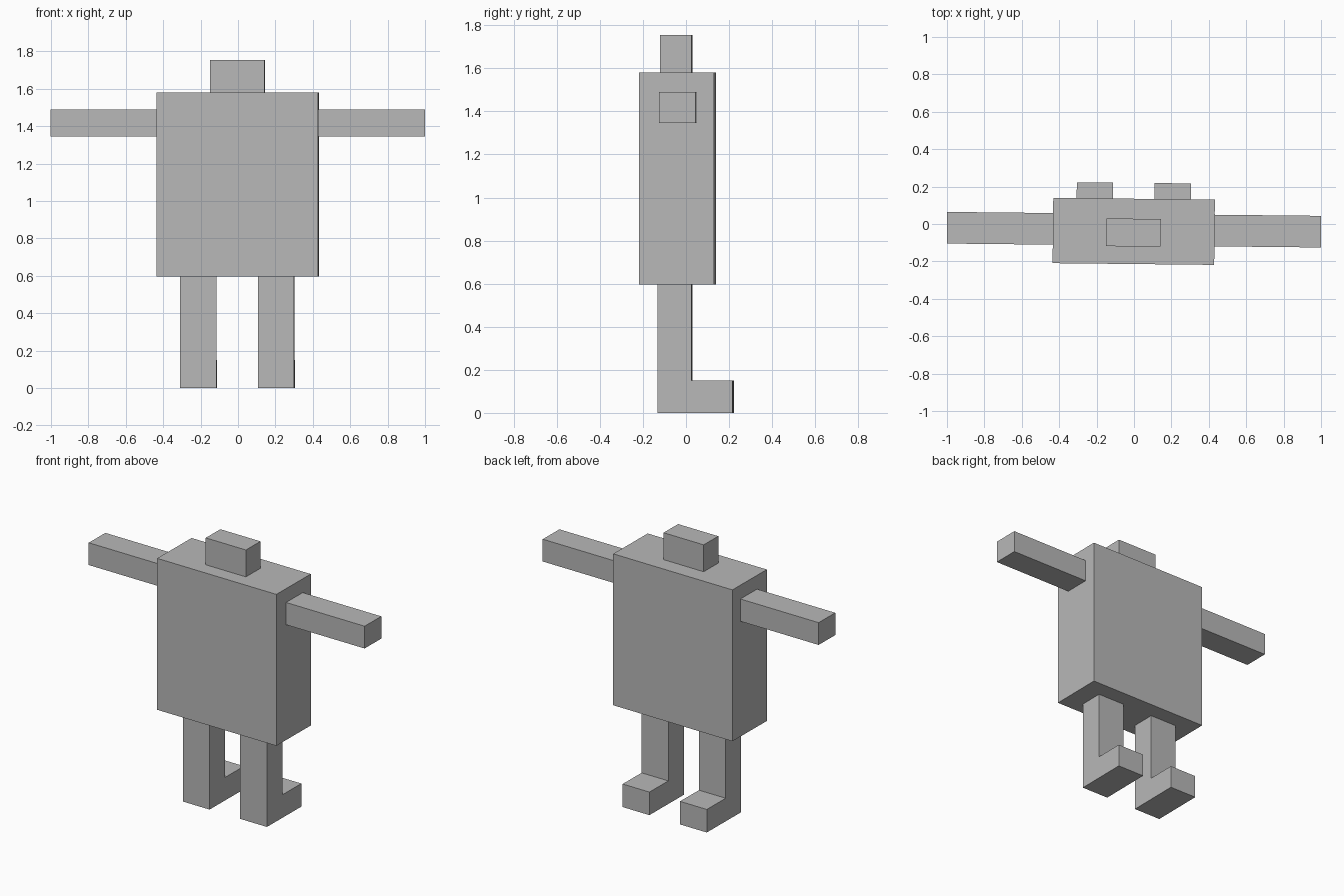
import bpy
import bmesh
from mathutils import Matrix

if "Cube" in bpy.data.objects:
    bpy.data.objects.remove(bpy.data.objects["Cube"])

TURN = Matrix.Rotation(-0.0105, 4, 'Z')  # whole figure stands very slightly turned

grey = bpy.data.materials.new("plain_grey")
grey.diffuse_color = (0.48, 0.48, 0.48, 1)
grey.use_nodes = True
grey.node_tree.nodes["Principled BSDF"].inputs["Base Color"].default_value = grey.diffuse_color


def prism(name, x0, x1, profile):
    """Extrude a (y, z) profile from x0 to x1."""
    bm = bmesh.new()
    face = bm.faces.new([bm.verts.new((x0, y, z)) for y, z in profile])
    ext = bmesh.ops.extrude_face_region(bm, geom=[face])
    moved = [g for g in ext["geom"] if isinstance(g, bmesh.types.BMVert)]
    bmesh.ops.translate(bm, verts=moved, vec=(x1 - x0, 0, 0))
    bmesh.ops.recalc_face_normals(bm, faces=bm.faces)
    bm.transform(TURN)
    mesh = bpy.data.meshes.new(name)
    bm.to_mesh(mesh)
    bm.free()
    mesh.materials.append(grey)
    obj = bpy.data.objects.new(name, mesh)
    bpy.context.collection.objects.link(obj)


def rect(y0, y1, z0, z1):
    return [(y0, z0), (y1, z0), (y1, z1), (y0, z1)]


# Torso and head
prism("torso", -0.433, 0.431, rect(-0.214, 0.135, 0.595, 1.58))
prism("head", -0.148, 0.143, rect(-0.12, 0.028, 1.58, 1.755))

# Arms, reaching straight out to the sides
arm = rect(-0.115, 0.054, 1.345, 1.49)
prism("left_arm", -1.0, -0.433, arm)
prism("right_arm", 0.431, 1.0, arm)

# Legs, each one L-shaped piece with the foot pointing to +y
leg = [(-0.129, 0), (0.22, 0), (0.22, 0.15), (0.028, 0.15),
       (0.028, 0.595), (-0.129, 0.595)]
prism("left_leg", -0.308, -0.114, leg)
prism("right_leg", 0.108, 0.302, leg)
